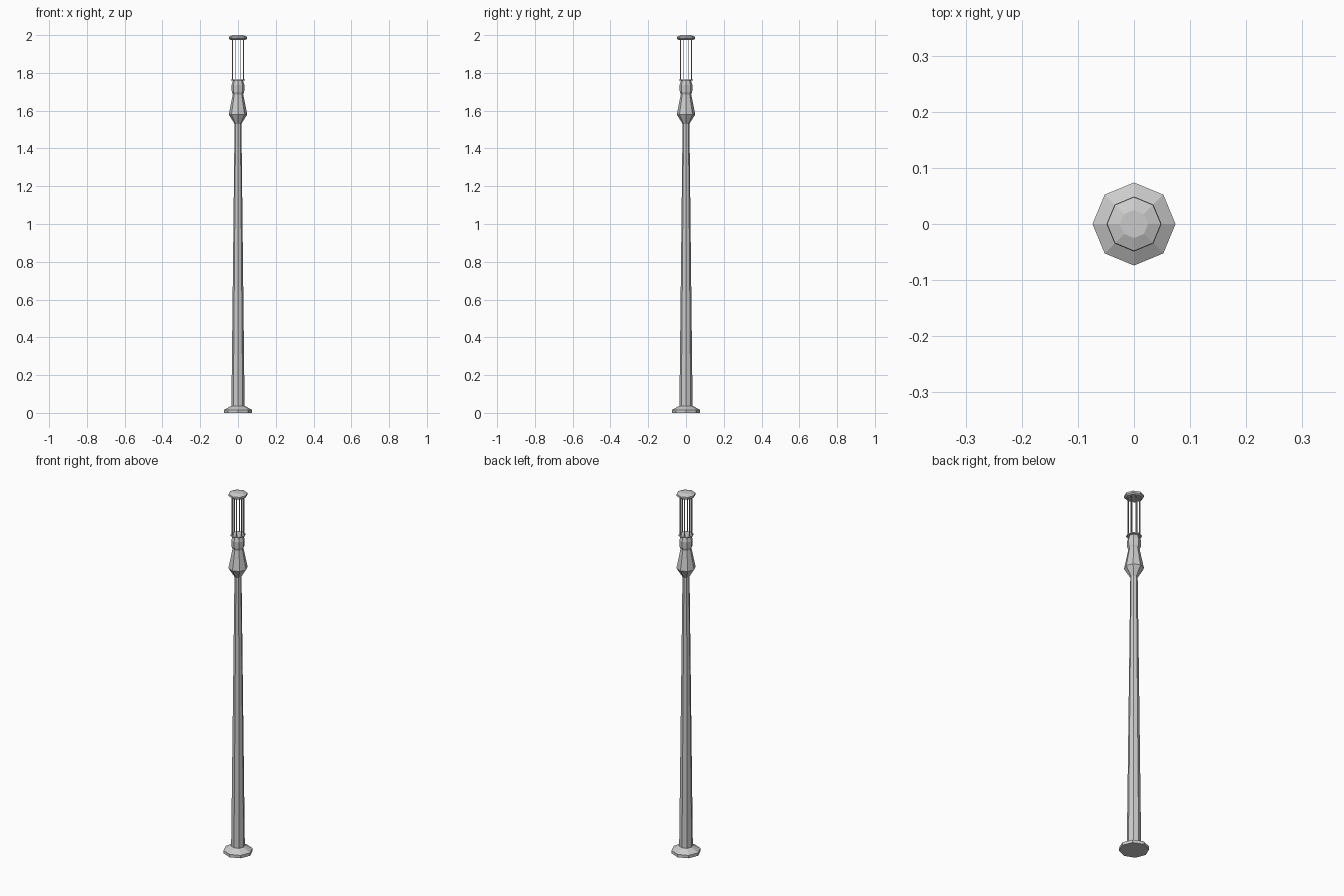
import bpy, bmesh
from math import cos, sin, pi

if "Cube" in bpy.data.objects:
    bpy.data.objects.remove(bpy.data.objects["Cube"])


def lathe(name, profile, sides=8, center=(0, 0), turn=0):
    """Closed, flat-faced turned part from (radius, z) points, bottom to top."""
    bm = bmesh.new()
    rings = [[bm.verts.new((center[0] + r * cos(turn + 2 * pi * i / sides),
                            center[1] + r * sin(turn + 2 * pi * i / sides), z))
              for i in range(sides)] for r, z in profile]
    for a, b in zip(rings, rings[1:]):
        for i in range(sides):
            j = (i + 1) % sides
            bm.faces.new((a[i], a[j], b[j], b[i]))
    bm.faces.new(rings[0][::-1])
    bm.faces.new(rings[-1])
    mesh = bpy.data.meshes.new(name)
    bm.to_mesh(mesh)
    bm.free()
    obj = bpy.data.objects.new(name, mesh)
    bpy.context.collection.objects.link(obj)
    return obj


# Foot and tapering pole
lathe("base_plate", [(0.074, 0), (0.074, 0.016), (0.037, 0.037)])
lathe("pole", [(0.035, 0.03), (0.018, 1.54)])

# Flared collar and rounded neck
lathe("collar", [(0.018, 1.53), (0.049, 1.58), (0.027, 1.69)])
lathe("neck", [(0.027, 1.685), (0.033, 1.70), (0.034, 1.735), (0.026, 1.762)])

# Thin flange carrying the lantern bars
lathe("lantern_flange", [(0.038, 1.759), (0.038, 1.765)])

# Ring of slim bars
for k in range(8):
    a = pi / 8 + k * pi / 4
    lathe(f"lantern_bar_{k + 1}", [(0.0025, 1.762), (0.0025, 1.98)], 4,
          (0.031 * cos(a), 0.031 * sin(a)), a + pi / 4)

# Lantern cap
lathe("lantern_cap", [(0.040, 1.975), (0.048, 1.981), (0.048, 1.991), (0.025, 2.0)])
